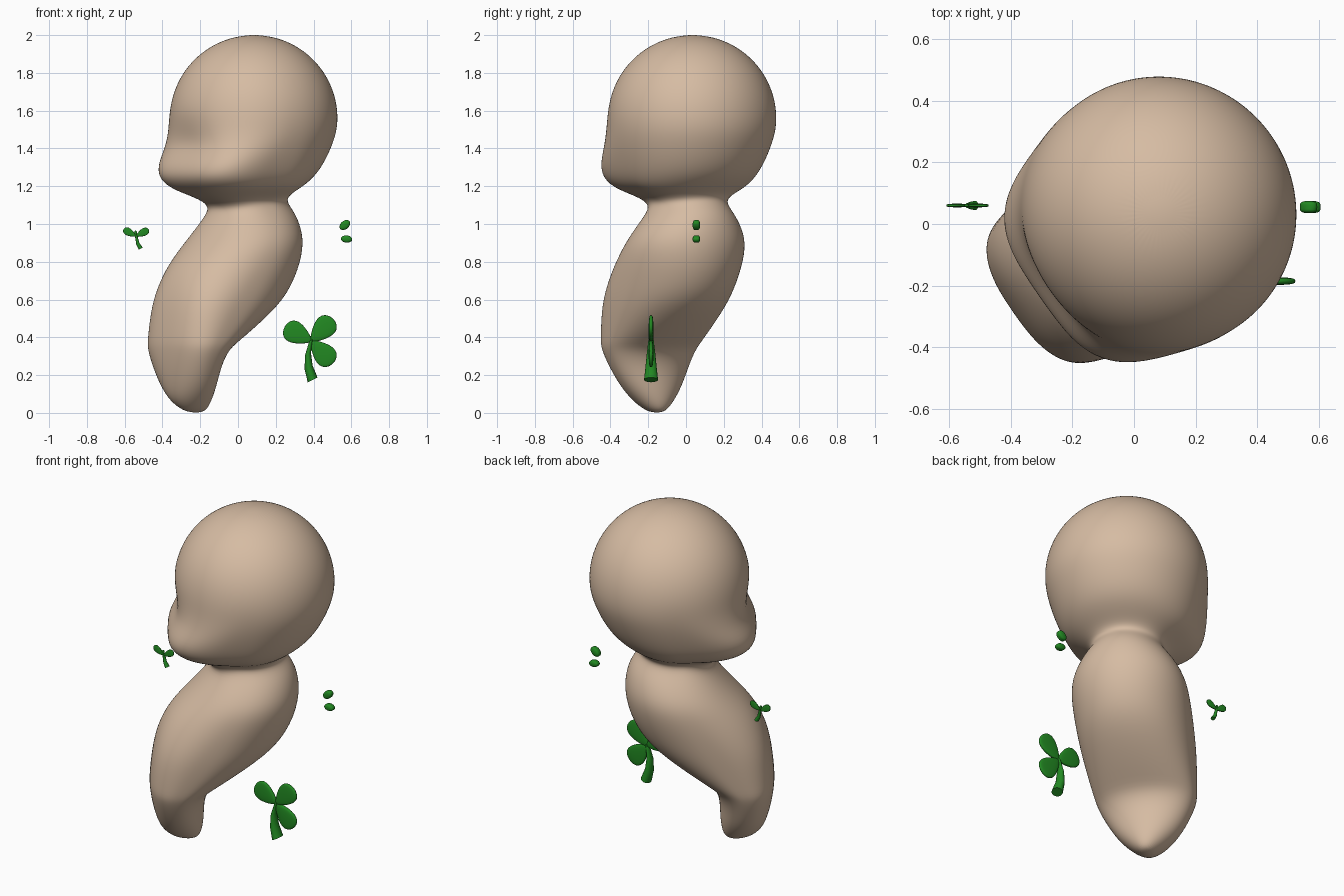
import bpy, bmesh, math
from mathutils import Vector, Matrix

if "Cube" in bpy.data.objects:
    bpy.data.objects.remove(bpy.data.objects["Cube"])


def material(name, col):
    m = bpy.data.materials.new(name)
    m.diffuse_color = (*col, 1)
    m.use_nodes = True
    m.node_tree.nodes["Principled BSDF"].inputs["Base Color"].default_value = m.diffuse_color
    return m


CLAY = material("warm beige", (0.67, 0.50, 0.365))
GREEN = material("leaf green", (0.016, 0.25, 0.016))


def finish(bm, name, mat, subdiv=0):
    bmesh.ops.recalc_face_normals(bm, faces=bm.faces[:])
    for f in bm.faces:
        f.smooth = True
    me = bpy.data.meshes.new(name)
    bm.to_mesh(me)
    bm.free()
    me.materials.append(mat)
    ob = bpy.data.objects.new(name, me)
    bpy.context.collection.objects.link(ob)
    if subdiv:
        s = ob.modifiers.new("smooth", 'SUBSURF')
        s.levels = s.render_levels = subdiv
    return ob


def loft(name, rings, mat, poles=None, subdiv=0):
    """Skin a list of point rings; close with fan poles or flat caps."""
    bm = bmesh.new()
    rows = [[bm.verts.new(p) for p in r] for r in rings]
    n = len(rows[0])
    for a, b in zip(rows, rows[1:]):
        for i in range(n):
            j = (i + 1) % n
            bm.faces.new((a[i], a[j], b[j], b[i]))
    for k, row in enumerate((rows[0], rows[-1])):
        if poles:
            p = bm.verts.new(poles[k])
            for i in range(n):
                bm.faces.new((row[i], row[(i + 1) % n], p))
        else:
            bm.faces.new(row)
    return finish(bm, name, mat, subdiv)


# --- figure: horizontal sections in a frame turned towards front left ---
def turn(u, w, z):
    return Vector((0.82 * u + 0.57 * w, 0.57 * u - 0.82 * w, z))


# z, front u, back u, widest u, half width
TRUNK = [
    (0.01, -0.345, -0.215, -0.27, 0.045), (0.06, -0.415, -0.195, -0.30, 0.105),
    (0.14, -0.45, -0.187, -0.32, 0.175), (0.25, -0.475, -0.185, -0.33, 0.235),
    (0.34, -0.486, -0.15, -0.32, 0.275), (0.39, -0.487, -0.06, -0.28, 0.285),
    (0.57, -0.468, 0.20, -0.16, 0.31), (0.70, -0.43, 0.285, -0.08, 0.32),
    (0.81, -0.37, 0.325, -0.01, 0.325), (0.92, -0.265, 0.34, 0.04, 0.318),
    (1.03, -0.172, 0.32, 0.07, 0.25), (1.09, -0.14, 0.285, 0.07, 0.2),
]
JAW = [
    (1.13, -0.205, 0.253, 0.05, 0.2), (1.165, -0.295, 0.275, 0.04, 0.265),
    (1.20, -0.355, 0.33, 0.03, 0.33), (1.25, -0.393, 0.40, 0.03, 0.37),
    (1.32, -0.385, 0.455, 0.05, 0.40), (1.41, -0.348, 0.50, 0.07, 0.428),
]
# rounded cranium on top
CRANIUM = []
for k in range(8):
    a = math.radians(-8 + 12 * k)
    r = math.cos(a)
    CRANIUM.append((1.56 + 0.443 * math.sin(a), 0.09 - 0.445 * r, 0.09 + 0.445 * r,
                    0.09, 0.45 * r))


def section(z, u0, u1, m, b, count=40):
    # squarer front at the jaw and the belly
    n = (2.05 + 1.3 * math.exp(-((z - 1.27) / 0.16) ** 2)
         + 0.9 * math.exp(-((z - 0.5) / 0.22) ** 2))
    shift = 0.02 * min(1, max(0, (z - 0.1) / 0.4))
    pts = []
    for i in range(count):
        t = 2 * math.pi * i / count
        c, s = math.cos(t), math.sin(t)
        e = 2 / n if c < 0 else 1
        w = math.copysign(abs(s) ** e, s) * b
        u = m + (u1 - m) * c if c >= 0 else m - (m - u0) * abs(c) ** e
        if c < 0:  # shallow eye hollow above the jaw
            u += 0.03 * math.exp(-((z - 1.44) / 0.06) ** 2 - (w / 0.2) ** 2)
        pts.append(turn(u, w + shift, z))
    return pts


loft("figure", [section(*s) for s in TRUNK + JAW + CRANIUM], CLAY,
     (turn(-0.27, 0, 0), turn(0.09, 0.02, 2.003)), 2)


# --- clover parts ---
def pod(name, base, angle, length, width, thick, taper=0.38):
    """Flat-sided teardrop growing from base at an angle in the front plane."""
    bm = bmesh.new()
    bmesh.ops.create_uvsphere(bm, u_segments=32, v_segments=18, radius=1)
    for v in bm.verts:
        x, y, z = v.co
        y = math.copysign(abs(y) ** 0.5, y)
        v.co = (length * (x + 1) / 2, thick / 2 * y,
                width / 2 * z * (1 - taper / 2 + taper * x))
    bm.transform(Matrix.Translation(base) @ Matrix.Rotation(-math.radians(angle), 4, 'Y'))
    finish(bm, name, GREEN)


def stem(name, y, path):
    """Tapered stem; path holds x, z, radius."""
    rings = []
    for x, z, r in path:
        ring = [k * math.pi / 8 for k in range(16)]
        rings.append([(x + r * 0.7 * math.cos(a), y + r * math.sin(a),
                       z + r * 0.35 * math.cos(a)) for a in ring])
    ob = loft(name, rings, GREEN)
    bpy.context.view_layer.objects.active = ob
    ob.select_set(True)
    bpy.ops.object.shade_smooth_by_angle(angle=math.radians(40))
    ob.select_set(False)


# large clover
for i, (ang, ln) in enumerate(((46, 0.165), (152, 0.16), (-46, 0.165))):
    pod(f"large_leaf_{i + 1}", (0.388, -0.185, 0.38), ang, ln, 0.132, 0.026)
stem("large_stem", -0.185, [(0.395, 0.175, 0.037), (0.374, 0.24, 0.03),
                            (0.37, 0.31, 0.023), (0.387, 0.385, 0.014)])

# small clover
for i, ang in enumerate((28, 150)):
    pod(f"small_leaf_{i + 1}", (-0.54, 0.06, 0.935), ang, 0.076, 0.046, 0.012)
pod("small_leaf_3", (-0.54, 0.06, 0.935), 95, 0.03, 0.016, 0.012)
stem("small_stem", 0.06, [(-0.515, 0.87, 0.015), (-0.53, 0.895, 0.012), (-0.54, 0.94, 0.008)])

# two loose seeds
pod("upper_seed", (0.541, 0.055, 0.974), 40, 0.064, 0.044, 0.04, 0)
pod("lower_seed", (0.545, 0.055, 0.923), -5, 0.06, 0.038, 0.04, 0)
